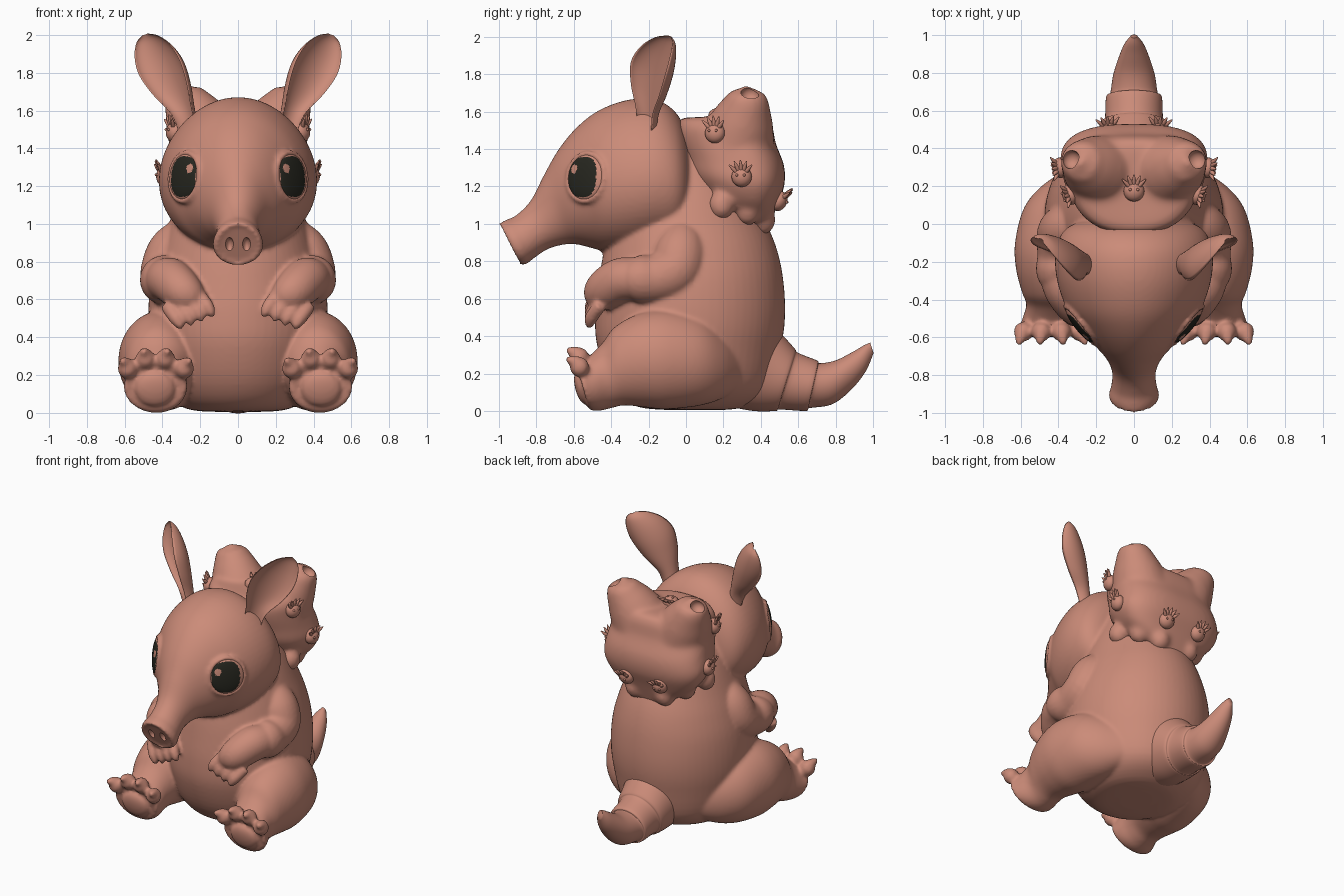
import bpy, bmesh, math
from math import sin, cos, pi
from mathutils import Vector, Matrix
from mathutils.bvhtree import BVHTree

if "Cube" in bpy.data.objects:
    bpy.data.objects.remove(bpy.data.objects["Cube"])


def material(name, rgb):
    m = bpy.data.materials.new(name)
    m.diffuse_color = (*rgb, 1)
    m.use_nodes = True
    m.node_tree.nodes["Principled BSDF"].inputs["Base Color"].default_value = m.diffuse_color
    return m


CLAY = material("clay_pink", (0.60, 0.26, 0.19))
DARK = material("eye_dark", (0.02, 0.02, 0.014))


def finish(name, bm):
    bmesh.ops.recalc_face_normals(bm, faces=bm.faces)
    me = bpy.data.meshes.new(name)
    bm.to_mesh(me)
    bm.free()
    ob = bpy.data.objects.new(name, me)
    bpy.context.collection.objects.link(ob)
    me.materials.append(CLAY)
    me.materials.append(DARK)
    me.shade_smooth()
    return ob


def spline(rows, n=5):
    """Catmull-Rom through rows of numbers."""
    out = []
    for i in range(len(rows) - 1):
        a, b, c, d = (rows[max(0, min(len(rows) - 1, i + k))] for k in (-1, 0, 1, 2))
        for j in range(n):
            t = j / n
            out.append([0.5 * (2 * q + (r - p) * t + (2 * p - 5 * q + 4 * r - s) * t * t
                               + (3 * q - p - 3 * r + s) * t ** 3) for p, q, r, s in zip(a, b, c, d)])
    return out + [list(rows[-1])]


def skin(name, loops, closed=False):
    bm = bmesh.new()
    vs = [[bm.verts.new(p) for p in lp] for lp in loops]
    n = len(vs[0])
    for a, b in zip(vs, vs[1:] + vs[:1] if closed else vs[1:]):
        for i in range(n):
            bm.faces.new((a[i], a[(i + 1) % n], b[(i + 1) % n], b[i]))
    if not closed:
        bm.faces.new(vs[0])
        bm.faces.new(vs[-1])
    return finish(name, bm)


def hull(name, rows, side=1, power=1.0, skew=0.0, seg=64):
    """Rows: top y, top z, bottom y, bottom z, half width, centre x."""
    loops = []
    for ty, tz, by, bz, w, xc in spline([(*r, 0)[:6] for r in rows]):
        lp = []
        for k in range(seg):
            a = 2 * pi * k / seg
            c, s = (math.copysign(abs(f) ** power, f) for f in (cos(a), sin(a)))
            lp.append((side * (xc + w * c * (1 - skew * s)),
                       (ty + by) / 2 + s * (ty - by) / 2, (tz + bz) / 2 + s * (tz - bz) / 2))
        loops.append(lp)
    return skin(name, loops)


def limb(name, rows, side=1, n=5, seg=24):
    """Rows: x, y, z, radius along a path."""
    pts = spline(rows, n)
    loops, u = [], Vector((.31, .8, .52))
    for i, (x, y, z, r) in enumerate(pts):
        t = (Vector(pts[min(i + 1, len(pts) - 1)][:3]) - Vector(pts[max(i - 1, 0)][:3])).normalized()
        u = (u - t * u.dot(t)).normalized()
        v = t.cross(u)
        lp = [Vector((x, y, z)) + r * (u * cos(2 * pi * k / seg) + v * sin(2 * pi * k / seg)) for k in range(seg)]
        loops.append([(side * p.x, p.y, p.z) for p in lp])
    return skin(name, loops)


def frame(centre, normal, up=(0, 0, 1)):
    """Local z along normal, local y towards up."""
    n = Vector(normal).normalized()
    x = Vector(up).cross(n).normalized()
    m = Matrix((x, n.cross(x), n)).transposed().to_4x4()
    m.translation = centre
    return m


def ball(name, size, mat, seg=20):
    bm = bmesh.new()
    bmesh.ops.create_uvsphere(bm, u_segments=seg, v_segments=seg // 2, radius=1,
                              matrix=mat @ Matrix.Diagonal((*size, 1)))
    return finish(name, bm)


def apply(ob, kind, **settings):
    mod = ob.modifiers.new(kind, kind)
    for k, v in settings.items():
        setattr(mod, k, v)
    bpy.context.view_layer.objects.active = ob
    bpy.ops.object.modifier_apply(modifier=mod.name)


def fuse(name, parts, voxel, rounds):
    """Melt overlapping parts into one soft skin."""
    bm = bmesh.new()
    for p in parts:
        bm.from_mesh(p.data)
        bpy.data.objects.remove(p)
    ob = finish(name, bm)
    apply(ob, "REMESH", mode="VOXEL", voxel_size=voxel, use_smooth_shade=True)
    apply(ob, "SMOOTH", factor=.5, iterations=rounds)
    ob.data.shade_smooth()
    return ob


def dent(ob, pit):
    pit.hide_render = True
    apply(ob, "BOOLEAN", operation="DIFFERENCE", object=pit, solver="EXACT")
    bpy.data.objects.remove(pit)
    ob.data.set_sharp_from_angle(angle=math.radians(60))


def tree(ob):
    return BVHTree.FromPolygons([v.co.copy() for v in ob.data.vertices], [tuple(p.vertices) for p in ob.data.polygons])


# torso
body = [hull("torso", [(-.1, .005, .15, .005, .1), (-.28, .03, .3, .02, .28), (-.4, .15, .45, .12, .4),
                       (-.475, .35, .51, .35, .46), (-.485, .52, .53, .52, .475), (-.465, .7, .52, .7, .46),
                       (-.44, .85, .49, .85, .42), (-.4, 1.0, .44, .98, .37), (-.3, 1.2, .35, 1.15, .3),
                       (-.15, 1.4, .2, 1.35, .2)])]

# head with long snout
head = hull("head", [(-.985, .99, -.885, .8, .1), (-1.0, 1.0, -.89, .785, .118), (-.965, 1.02, -.855, .785, .133),
                     (-.91, 1.045, -.815, .815, .12), (-.83, 1.125, -.74, .865, .115), (-.76, 1.26, -.65, .89, .15),
                     (-.68, 1.4, -.58, .89, .218), (-.58, 1.52, -.5, .87, .288), (-.46, 1.61, -.42, .85, .358),
                     (-.3, 1.665, -.3, .85, .405), (-.15, 1.66, -.18, .87, .415), (-.05, 1.59, -.05, .9, .38),
                     (.01, 1.47, .01, .98, .29), (.03, 1.35, .03, 1.1, .12)], skew=0.1)
head_tree = tree(head)
body.append(head)

for s in (-1, 1):
    # eyes: dark disc with a light glint, pale rim towards the back
    p, n, _, _ = head_tree.find_nearest(Vector((s * .29, -.54, 1.25)))
    m = frame(p, n)
    eye = ball("eye", (.116, .12, .026), m, 72)
    inv = m.inverted()
    for f in eye.data.polygons:
        q = inv @ f.center
        x = q.x * s
        if q.z > 0 and abs((x + .012) / .097) ** 2.7 + abs(q.y / .107) ** 2.7 < 1:
            f.material_index = 0 if math.hypot(x + .066, q.y - .042) < .024 else 1
    # soft eyelid rim
    body.append(skin("eyelid", [[m @ Vector(((.124 + .015 * cos(b)) * cos(a), (.128 + .015 * cos(b)) * sin(a),
                                             .015 * sin(b) - .004)) for b in (2 * pi * j / 8 for j in range(8))]
                                for a in (2 * pi * i / 40 for i in range(40))], closed=True))

    # deep cupped ears
    wide, out = Vector((.74, .62, -.26)).normalized(), Vector((.62, -.77, .1)).normalized()
    loops = []
    for x, y, z, w, d in spline([(.25, -.2, 1.5, .06, .07), (.28, -.195, 1.6, .072, .085), (.33, -.18, 1.71, .12, .115),
                                 (.38, -.16, 1.82, .145, .13), (.425, -.13, 1.91, .125, .105),
                                 (.465, -.1, 1.975, .075, .06), (.49, -.085, 2.003, .015, .012)]):
        lp = []
        for k in range(40):
            a = 2 * pi * k / 40
            lift = sin(a) if sin(a) < 0 else -.72 * sin(a)
            c = Vector((x, y, z)) + wide * w * cos(a) + out * d * (lift + .45)
            lp.append((s * c.x, c.y, c.z))
        loops.append(lp)
    skin("ear", loops)

    # arms with a fold at the elbow, hands and clawed fingers
    body.append(limb("arm", [(.24, -.01, .98, .06), (.29, -.02, .93, .11), (.34, -.03, .85, .14), (.373, -.06, .75, .143),
                             (.38, -.17, .705, .132), (.39, -.25, .705, .13), (.385, -.275, .705, .116),
                             (.355, -.35, .7, .118), (.3, -.43, .65, .11), (.245, -.465, .6, .085),
                             (.21, -.48, .56, .03)], s))
    for i in range(4):
        x, z = .155 + .055 * i, .575 - .022 * i
        body.append(limb("finger", [(x + .06, -.455, z + .06, .035), (x + .015, -.5, z, .037),
                                    (x - .01, -.515, z - .04, .028), (x - .02, -.515, z - .07, .01)], s, 4, 12))

    # legs
    body.append(hull("leg", [(-.575, .24, -.525, .05, .11, .44), (-.59, .27, -.52, .01, .165, .44),
                             (-.53, .285, -.47, .0, .16, .43), (-.45, .36, -.4, .015, .15, .42),
                             (-.38, .45, -.33, .03, .175, .42), (-.25, .52, -.22, .02, .213, .412),
                             (-.1, .54, -.1, .01, .23, .4), (.08, .5, .08, .03, .215, .37),
                             (.2, .42, .2, .07, .17, .32), (.3, .33, .3, .13, .08, .26)], s))
    # sole pad and toes
    sole = (0, -.96, -.25)
    body.append(ball("sole_pad", (.105, .095, .035), frame((s * .44, -.558, .125), sole)))
    for x, z in ((.285, .235), (.385, .285), (.49, .285), (.585, .235)):
        body.append(ball("toe", (.053, .055, .052), frame((s * x, -.57, z), sole)))
        body.append(limb("claw", [(x, -.55, z + .01, .04), (x + (x - .44) * .1, -.6, z + .03, .033),
                                  (x + (x - .44) * .2, -.64, z + .045, .012)], s, 4, 10))
body = fuse("animal_body", body, .0125, 5)

# banded tail
tail = hull("tail", [(.35, .55, .2, .03, .24), (.5, .42, .36, .0, .2), (.58, .335, .48, .0, .178),
                     (.6, .31, .5, .008, .155), (.7, .27, .64, .0, .148), (.715, .255, .66, .015, .127),
                     (.8, .27, .78, .035, .11), (.89, .315, .88, .11, .08), (.95, .35, .96, .21, .05),
                     (.985, .365, 1.003, .31, .018)])
tail.data.set_sharp_from_angle(angle=math.radians(60))

# nostrils
for s in (-1, 1):
    dent(body, ball("nostril_cutter", (.024, .045, .04), frame((s * .045, -.95, .885), (0, -.88, -.47))))

# lumpy rider on the back
rider = [hull("rider_shell", [(.37, .915, .42, .905, .03), (.28, 1.0, .45, .99, .16), (.14, 1.1, .485, 1.09, .31),
                              (.03, 1.24, .525, 1.2, .38), (-.01, 1.35, .525, 1.31, .37), (-.045, 1.45, .48, 1.43, .35),
                              (-.05, 1.52, .46, 1.53, .335), (-.02, 1.565, .42, 1.575, .27), (.1, 1.57, .32, 1.58, .1)],
              power=.78, skew=.14)]
for s in (-1, 1):
    rider.append(limb("rider_horn", [(.14, .26, 1.34, .2), (.18, .28, 1.46, .195), (.23, .305, 1.56, .165),
                                     (.27, .325, 1.635, .128), (.295, .335, 1.685, .1), (.303, .338, 1.71, .06),
                                     (.306, .34, 1.715, .02)], s))
    # drips along the lower edge
    for x, y, z in ((.12, .41, 1.02), (.23, .33, 1.07), (.29, .19, 1.1)):
        rider.append(ball("drip", (.07, .07, .08), Matrix.Translation((s * x, y, z))))
rider = fuse("rider_body", rider, .014, 18)
rider_tree = tree(rider)
# hollow horn tips
for s in (-1, 1):
    dent(rider, ball("horn_cutter", (.05, .05, .045), frame((s * .33, .34, 1.69), (s * .5, 0, .85), (0, 1, 0))))


def bud(x, y, z):
    p, n, _, _ = rider_tree.find_nearest(Vector((x, y, z)))
    m = frame(p + n * .005, n, (0, 0, 1) if abs(n.z) < .8 else (0, 1, 0))
    ball("bud", (.055, .055, .043), m)
    for i in range(5):
        a = pi / 2 + (i - 2) * .38
        d = Vector((cos(a), sin(a), .45))
        rows = [(*(m @ (d * k)), r) for k, r in ((.03, .013), (.06, .011), (.09, .003))]
        limb("bud_spike", rows, 1, 2, 8)
    for ex in (-.02, .02):
        ball("bud_dot", (.008, .008, .008), m @ Matrix.Translation((ex, .01, .04)), 8)


# spiky buds on the rider
for s in (-1, 1):
    for spot in ((.38, .14, 1.49), (.44, .29, 1.25), (.14, .55, 1.1)):
        bud(s * spot[0], *spot[1:])
bud(0, .17, 1.65)
